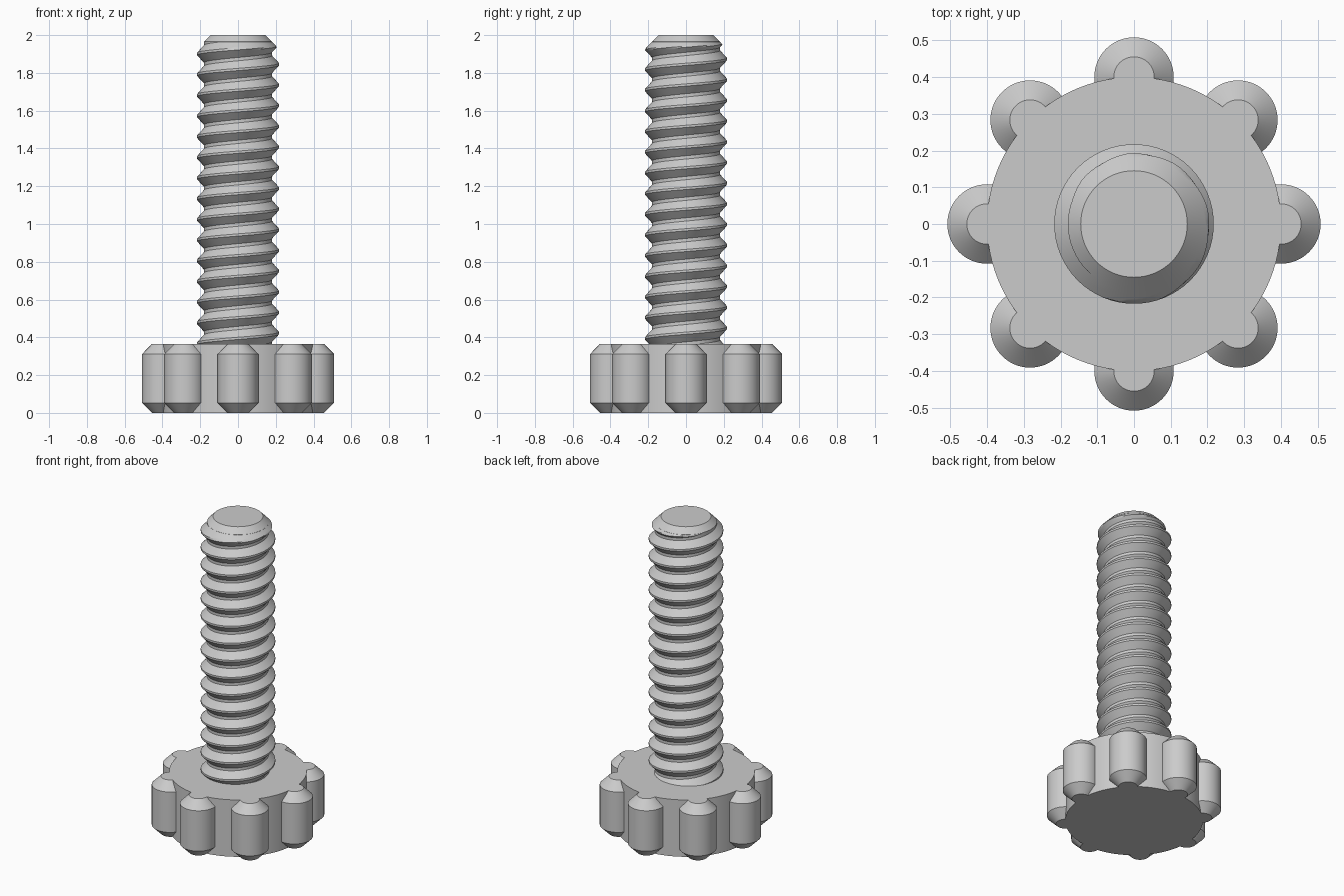
import bpy, bmesh
from math import pi, sin, cos, radians

cube = bpy.data.objects.get("Cube")
if cube:
    bpy.data.objects.remove(cube)

grey = bpy.data.materials.new("light_grey")
grey.use_nodes = True
colour = (0.6, 0.6, 0.6, 1)
grey.diffuse_color = colour
grey.node_tree.nodes["Principled BSDF"].inputs["Base Color"].default_value = colour

HEAD_R, HEAD_H = 0.40, 0.365
KNOB_R, KNOB_BEVEL = 0.108, 0.053
ROOT_R, CREST_R, TIP_R, TOP = 0.18, 0.217, 0.145, 2.0
PITCH, CREST_Z = 0.1095, 1.955   # CREST_Z: a crest height on the +x side


def finish(name, bm, angle=25):
    bmesh.ops.recalc_face_normals(bm, faces=bm.faces)
    mesh = bpy.data.meshes.new(name)
    bm.to_mesh(mesh)
    bm.free()
    mesh.materials.append(grey)
    obj = bpy.data.objects.new(name, mesh)
    bpy.context.collection.objects.link(obj)
    bpy.ops.object.select_all(action='DESELECT')
    obj.select_set(True)
    bpy.context.view_layer.objects.active = obj
    bpy.ops.object.shade_smooth_by_angle(angle=radians(angle))
    return obj


def turned(name, profile, centre=(0, 0), sides=64):
    """Solid of revolution from (radius, height) pairs, capped at both ends."""
    bm = bmesh.new()
    rings = [[bm.verts.new((centre[0] + r * cos(2 * pi * i / sides),
                            centre[1] + r * sin(2 * pi * i / sides), z))
              for i in range(sides)] for r, z in profile]
    for a, b in zip(rings, rings[1:]):
        for i in range(sides):
            j = (i + 1) % sides
            bm.faces.new((a[i], a[j], b[j], b[i]))
    bm.faces.new(rings[0][::-1])
    bm.faces.new(rings[-1])
    return finish(name, bm)


# Round head with eight bevelled grip knobs
turned("head_disc", [(HEAD_R, 0), (HEAD_R, HEAD_H)], sides=96)
for k in range(8):
    a = k * pi / 4
    small = KNOB_R - KNOB_BEVEL
    turned(f"grip_knob_{k + 1}",
           [(small, 0), (KNOB_R, KNOB_BEVEL),
            (KNOB_R, HEAD_H - KNOB_BEVEL), (small, HEAD_H)],
           (HEAD_R * cos(a), HEAD_R * sin(a)))

# Shank core with a chamfered tip
turned("shank", [(ROOT_R, HEAD_H - 0.1), (ROOT_R, TOP - (ROOT_R - TIP_R)),
                 (TIP_R, TOP)])

# Right-handed helical thread, trimmed by the tip chamfer
STEPS, SAMPLES = 64, 6
CREST_HALF, BASE_HALF = 0.006, 0.046
flank = [(BASE_HALF + (CREST_HALF - BASE_HALF) * s / SAMPLES,
          ROOT_R + (CREST_R - ROOT_R) * s / SAMPLES) for s in range(SAMPLES + 1)]
section = ([(-BASE_HALF, ROOT_R - 0.02)] + [(-d, r) for d, r in flank]
           + flank[::-1] + [(BASE_HALF, ROOT_R - 0.02)])
bm = bmesh.new()
previous = None
for i in range(-15 * STEPS, STEPS // 2):
    t = 2 * pi * i / STEPS
    ring = []
    for dz, r in section:
        z = min(CREST_Z + PITCH * i / STEPS + dz, TOP - 0.002)
        r = min(r, TIP_R + TOP - z - 0.001)
        ring.append(bm.verts.new((r * cos(t), r * sin(t), z)))
    if previous:
        for j in range(len(ring) - 1):
            bm.faces.new((previous[j], ring[j], ring[j + 1], previous[j + 1]))
    else:
        bm.faces.new(ring)
    previous = ring
bm.faces.new(previous)
finish("thread", bm)
